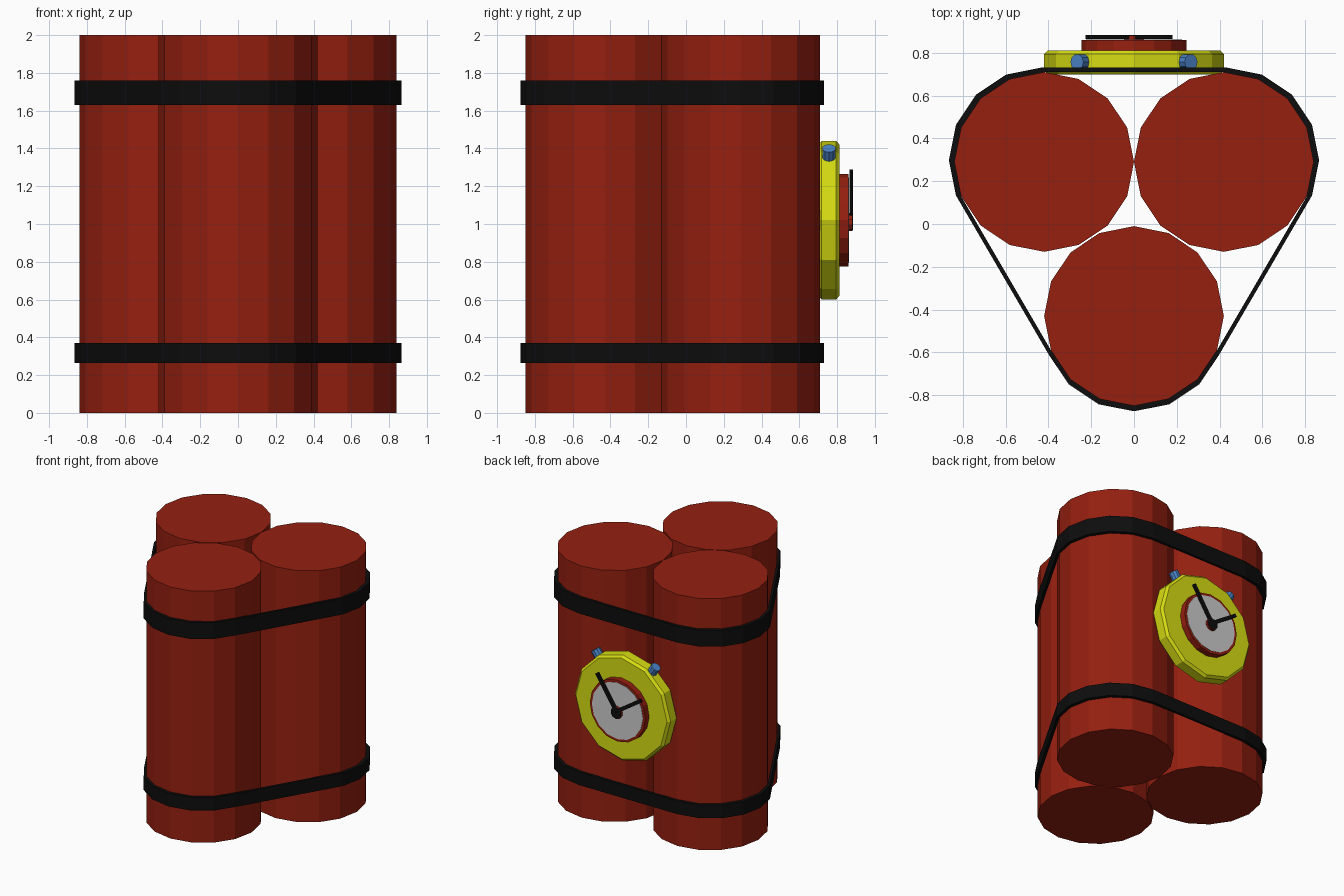
import bpy, bmesh
from math import sin, cos, pi, radians, atan2, hypot
from mathutils import Vector, Matrix

if "Cube" in bpy.data.objects:
    bpy.data.objects.remove(bpy.data.objects["Cube"])


def material(name, rgb):
    m = bpy.data.materials.new(name)
    m.diffuse_color = (*rgb, 1)
    m.use_nodes = True
    m.node_tree.nodes["Principled BSDF"].inputs["Base Color"].default_value = m.diffuse_color
    return m


RED = material("red", (0.30, 0.014, 0.005))
BLACK = material("black", (0.004, 0.004, 0.004))
YELLOW = material("yellow", (0.68, 0.72, 0.006))
BLUE = material("blue", (0.07, 0.23, 0.58))


def finish(name, bm, mat=None):
    bmesh.ops.recalc_face_normals(bm, faces=bm.faces)
    me = bpy.data.meshes.new(name)
    bm.to_mesh(me)
    bm.free()
    ob = bpy.data.objects.new(name, me)
    bpy.context.collection.objects.link(ob)
    if mat:
        me.materials.append(mat)
    return ob


def rod(name, a, b, r, sides, mat=None, bevel=0):
    """Flat-sided cylinder running from point a to point b."""
    a, b = Vector(a), Vector(b)
    d = b - a
    rot = d.to_track_quat('Z', 'Y').to_matrix().to_4x4()
    bm = bmesh.new()
    bmesh.ops.create_cone(bm, cap_ends=True, segments=sides, radius1=r, radius2=r,
                          depth=d.length, matrix=Matrix.Translation((a + b) / 2) @ rot)
    if bevel:
        rims = [e for e in bm.edges if any(len(f.verts) > 4 for f in e.link_faces)]
        bmesh.ops.bevel(bm, geom=rims, offset=bevel, segments=1, affect='EDGES')
    return finish(name, bm, mat)


# Three red sticks
R = 0.42
CENTRES = [(0.42, 0.29), (0, -0.43), (-0.42, 0.29)]
for n, (x, y) in zip(("right", "front", "left"), CENTRES):
    rod(n + "_stick", (x, y, 0), (x, y, 2), R, 16, RED)

# Straps wrapped round the bundle
STEP = pi / 8
arcs = [range(4, -2, -1), range(-1, -8, -1), range(-7, -13, -1)]
path = [(cx + R * cos(k * STEP), cy + R * sin(k * STEP))
        for (cx, cy), ks in zip(CENTRES, arcs) for k in ks]


def strap(name, z0, z1):
    bm = bmesh.new()
    rings = [[bm.verts.new((x * s, y * s, z)) for x, y in path]
             for s, z in ((1.0, z0), (1.03, z0), (1.03, z1), (1.0, z1))]
    n = len(path)
    for i in range(4):
        p, q = rings[i], rings[(i + 1) % 4]
        for j in range(n):
            k = (j + 1) % n
            bm.faces.new((p[j], p[k], q[k], q[j]))
    finish(name, bm, BLACK)


strap("lower_strap", 0.265, 0.37)
strap("upper_strap", 1.63, 1.76)

# Clock body, raised rim and dial on the back
CZ = 1.02
rod("clock_body", (0, 0.70, CZ), (0, 0.812, CZ), 0.42, 12, YELLOW, 0.018)
rod("dial_rim", (0, 0.80, CZ), (0, 0.86, CZ), 0.245, 16, RED)
rod("dial_face", (0, 0.85, CZ), (0, 0.863, CZ), 0.225, 16)

# Hub and hands
rod("hand_hub", (0, 0.855, CZ - 0.01), (0, 0.88, CZ - 0.01), 0.048, 10, RED)
rod("hub_cap", (0, 0.878, CZ - 0.01), (0, 0.883, CZ - 0.01), 0.045, 10, BLACK)


def hand(name, tx, tz, w):
    bm = bmesh.new()
    length = hypot(tx, tz)
    bmesh.ops.create_cube(bm, size=1, matrix=Matrix.Translation((0, 0.874, CZ))
                          @ Matrix.Rotation(-atan2(tz, tx), 4, 'Y')
                          @ Matrix.Translation((length / 2, 0, 0))
                          @ Matrix.Diagonal((length, 0.018, w, 1)))
    finish(name, bm, BLACK)


hand("long_hand", 0.17, 0.262, 0.026)
hand("short_hand", -0.22, 0.145, 0.026)

# Two blue alarm buttons
for n, s in (("right", 1), ("left", -1)):
    dx, dz = s * sin(radians(35)), cos(radians(35))
    rod(n + "_button", (0.36 * dx, 0.757, CZ + 0.36 * dz),
        (0.465 * dx, 0.757, CZ + 0.465 * dz), 0.037, 10, BLUE)
